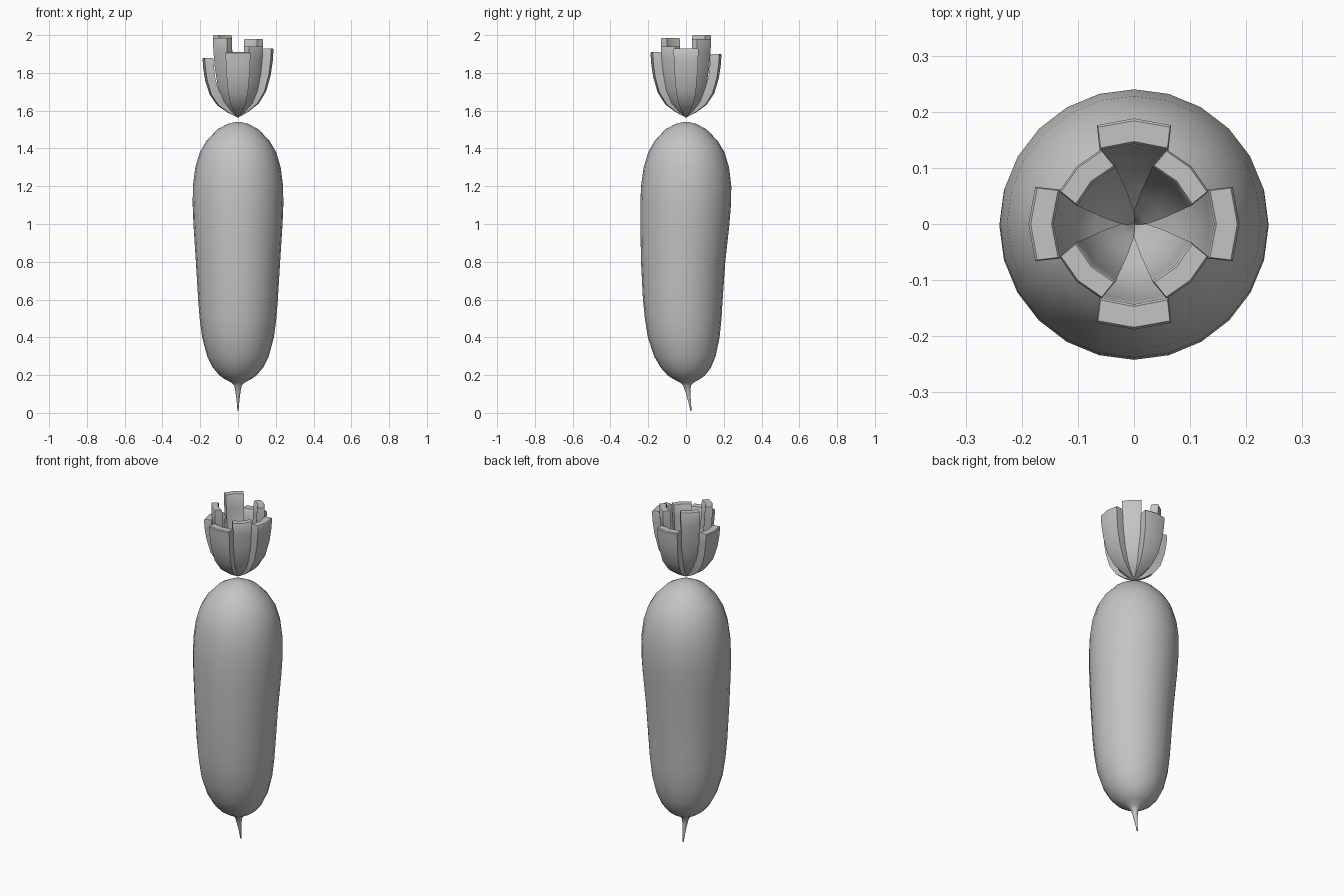
import bpy, bmesh, math
from mathutils import Vector, Matrix

if "Cube" in bpy.data.objects:
    bpy.data.objects.remove(bpy.data.objects["Cube"])

grey = bpy.data.materials.new("plain grey")
grey.diffuse_color = (0.55, 0.55, 0.55, 1)
grey.use_nodes = True
grey.node_tree.nodes["Principled BSDF"].inputs["Base Color"].default_value = grey.diffuse_color


def finish(bm, name, angle):
    bmesh.ops.recalc_face_normals(bm, faces=bm.faces)
    me = bpy.data.meshes.new(name)
    bm.to_mesh(me)
    bm.free()
    ob = bpy.data.objects.new(name, me)
    bpy.context.collection.objects.link(ob)
    me.materials.append(grey)
    bpy.ops.object.select_all(action='DESELECT')
    ob.select_set(True)
    bpy.context.view_layer.objects.active = ob
    bpy.ops.object.shade_smooth_by_angle(angle=math.radians(angle))
    return ob


def loft(bm, rings):
    for a, b in zip(rings, rings[1:]):
        n = len(a)
        for i in range(n):
            j = (i + 1) % n
            bm.faces.new((a[i], a[j], b[j], b[i]))
    bm.faces.new(rings[0])
    bm.faces.new(rings[-1])


# root body: (z, radius, y offset) rings, slightly bent, ending in a thin taproot
profile = [
    (0.01, 0.003, 0.027), (0.06, 0.007, 0.019), (0.11, 0.013, 0.010),
    (0.145, 0.020, 0.006), (0.16, 0.035, 0.005), (0.18, 0.072, 0.004),
    (0.20, 0.100, 0.002), (0.24, 0.133, -0.001), (0.30, 0.163, -0.006),
    (0.40, 0.190, -0.012), (0.50, 0.203, -0.015), (0.60, 0.211, -0.017),
    (0.80, 0.223, -0.015), (1.00, 0.236, -0.006), (1.10, 0.240, -0.002),
    (1.20, 0.239, 0.001), (1.30, 0.226, 0.002), (1.38, 0.202, 0.002),
    (1.44, 0.167, 0.001), (1.50, 0.110, 0), (1.53, 0.055, 0), (1.54, 0.012, 0)]
bm = bmesh.new()
rings = []
for z, r, y in profile:
    rings.append([bm.verts.new((r * math.cos(k * math.tau / 24),
                                y + r * math.sin(k * math.tau / 24), z))
                  for k in range(24)])
loft(bm, rings)
finish(bm, "root_body", 60)

# cut leaf stalk: (outer r, outer z, inner r, inner z, half width), z from base 0 to tip 1
STALK = [
    (0.004, 0.00, 0.002, 0.06, 0.004), (0.055, 0.08, 0.030, 0.17, 0.022),
    (0.110, 0.20, 0.072, 0.27, 0.040), (0.150, 0.38, 0.108, 0.43, 0.053),
    (0.174, 0.62, 0.130, 0.64, 0.060), (0.184, 0.82, 0.138, 0.82, 0.064),
    (0.188, 0.985, 0.143, 0.985, 0.066), (0.184, 1.0, 0.147, 1.0, 0.064)]


def stalk(name, angle, top, spread, width):
    bm = bmesh.new()
    rings = []
    for ro, zo, ri, zi, w in STALK:
        ro2 = ro * spread
        ri2 = ro2 - (ro - ri) * (0.6 + 0.4 * spread)
        w *= width
        bend = 0.18 * w                       # edges curl toward the middle
        h = top - 1.565
        pts = [(ro2 - bend, -w, zo), (ro2, 0, zo), (ro2 - bend, w, zo),
               (ri2 - bend, w * 0.93, zi), (ri2, 0, zi), (ri2 - bend, -w * 0.93, zi)]
        rings.append([bm.verts.new((x, y, 1.565 + h * z)) for x, y, z in pts])
    loft(bm, rings)
    bm.transform(Matrix.Rotation(math.radians(angle), 4, 'Z'))
    finish(bm, name, 40)


# four wide outer stalks and four taller inner ones
for i, top in enumerate((1.93, 1.90, 1.88, 1.91)):
    stalk(f"outer_stalk_{i + 1}", i * 90, top, 1.0, 1.0)
for i, top in enumerate((1.98, 2.0, 1.985, 1.94)):
    stalk(f"inner_stalk_{i + 1}", 45 + i * 90, top, 0.77, 0.8)
